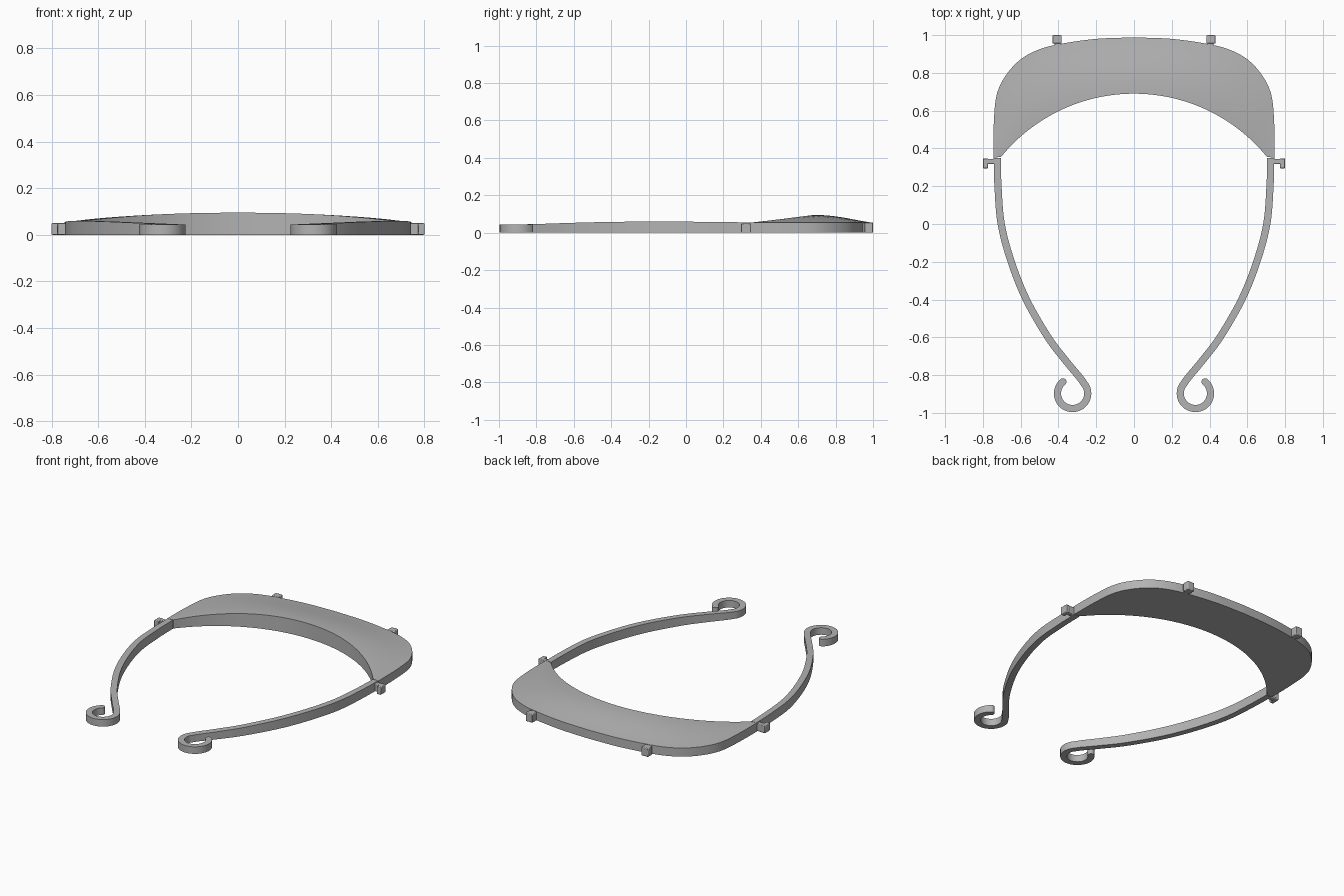
import bpy, bmesh, math
from mathutils import Vector

if "Cube" in bpy.data.objects:
    bpy.data.objects.remove(bpy.data.objects["Cube"])

grey = bpy.data.materials.new("plain grey")
grey.use_nodes = True
grey.diffuse_color = (0.45, 0.45, 0.45, 1)
grey.node_tree.nodes["Principled BSDF"].inputs["Base Color"].default_value = (0.45, 0.45, 0.45, 1)


def spline(points, steps):
    """Smooth curve through a few points."""
    p = [Vector(q) for q in points]
    p = [2 * p[0] - p[1]] + p + [2 * p[-1] - p[-2]]
    out = []
    for a, b, c, d in zip(p, p[1:], p[2:], p[3:]):
        for i in range(steps):
            t = i / steps
            out.append(0.5 * (2 * b + (c - a) * t + (2 * a - 5 * b + 4 * c - d) * t * t
                              + (3 * b - a - 3 * c + d) * t ** 3))
    return out + [p[-2]]


def resample(path, count):
    """Evenly spaced points along a path."""
    lengths = [0]
    for a, b in zip(path, path[1:]):
        lengths.append(lengths[-1] + (b - a).length)
    out, k = [], 0
    for i in range(count):
        s = lengths[-1] * i / (count - 1)
        while k < len(path) - 2 and lengths[k + 1] < s:
            k += 1
        t = (s - lengths[k]) / (lengths[k + 1] - lengths[k])
        out.append(path[k].lerp(path[k + 1], t))
    return out


def slab(name, rows, height, open_start=False):
    """Solid with flat base over a grid of plan points, mirrored to both sides."""
    bm = bmesh.new()
    top = [[bm.verts.new((p.x, p.y, height(i, j, p))) for j, p in enumerate(r)] for i, r in enumerate(rows)]
    base = [[bm.verts.new((p.x, p.y, 0)) for p in r] for r in rows]
    n, m = len(rows), len(rows[0])
    for i in range(n - 1):
        for j in range(m - 1):
            for g in (top, base):
                bm.faces.new((g[i][j], g[i + 1][j], g[i + 1][j + 1], g[i][j + 1]))
        for j in (0, m - 1):
            bm.faces.new((top[i][j], top[i + 1][j], base[i + 1][j], base[i][j]))
    for i in ((n - 1,) if open_start else (0, n - 1)):
        for j in range(m - 1):
            bm.faces.new((top[i][j], top[i][j + 1], base[i][j + 1], base[i][j]))
    bmesh.ops.recalc_face_normals(bm, faces=bm.faces)
    # An open strip has no sure outside, so check against the top face
    bm.faces.ensure_lookup_table()
    if bm.faces[0].normal.z < 0:
        bmesh.ops.reverse_faces(bm, faces=bm.faces)
    mesh = bpy.data.meshes.new(name)
    bm.to_mesh(mesh)
    bm.free()
    mesh.materials.append(grey)
    ob = bpy.data.objects.new(name, mesh)
    bpy.context.collection.objects.link(ob)
    ob.modifiers.new("both sides", "MIRROR")
    bpy.ops.object.select_all(action="DESELECT")
    ob.select_set(True)
    bpy.context.view_layer.objects.active = ob
    bpy.ops.object.shade_smooth_by_angle(angle=math.radians(35))
    return ob


# Domed visor: highest at the middle of its inner edge
outer = resample(spline([(0, 0.988), (0.2, 0.98), (0.38, 0.955), (0.5, 0.925), (0.6, 0.872),
                         (0.68, 0.785), (0.728, 0.68), (0.743, 0.52), (0.745, 0.35)], 8), 49)
radius = 0.907
sweep = math.asin(0.703 / radius)
inner = [Vector((radius * math.sin(sweep * i / 48), 0.69 - radius * (1 - math.cos(sweep * i / 48))))
         for i in range(49)]
cols = 8
visor_rows = [[a.lerp(b, j / cols) for j in range(cols + 1)] for a, b in zip(outer, inner)]


def visor_height(i, j, p):
    rise = 0.04 * (1 - (inner[i].x / 0.703) ** 2.3)
    return 0.055 + rise * math.sin(j / cols * math.pi / 2) ** 1.2


slab("visor", visor_rows, visor_height, open_start=True)

# Side arm running into a round hook
path = spline([(0.724, 0.35), (0.72, 0.2), (0.703, 0), (0.65, -0.2), (0.57, -0.4),
               (0.455, -0.6), (0.36, -0.725), (0.285, -0.815)], 6)
centre = Vector((0.325, -0.897))
for k in range(41):
    a = math.radians(140 + 270 * k / 40)
    path.append(centre + 0.08 * Vector((math.cos(a), math.sin(a))))
half = 0.019
arm_rows = []
for i, p in enumerate(path):
    d = (path[min(i + 1, len(path) - 1)] - path[max(i - 1, 0)]).normalized()
    side = Vector((-d.y, d.x))
    arm_rows.append([p - side * half, p + side * half])
# Rounded hook tip
for k in range(1, 6):
    a = math.radians(16 * k)
    q = path[-1] + d * half * math.sin(a)
    arm_rows.append([q - side * half * math.cos(a), q + side * half * math.cos(a)])


def arm_height(i, j, p):
    t = min(1, max(0, (p.y + 0.83) / 0.6))
    return 0.045 + 0.014 * math.sin(t * math.pi / 2) - 0.004 * max(0, p.y) / 0.35


slab("arm", arm_rows, arm_height)


# Small pegs with a narrow neck and a wider head
def block(name, x0, x1, y0, y1, top):
    rows = [[Vector((x, y)) for y in (y0, y1)] for x in (x0, x1)]
    ob = slab(name, rows, lambda i, j, p: top)
    bev = ob.modifiers.new("soft corners", "BEVEL")
    bev.width = 0.004
    bev.segments = 2


block("side_peg_neck", 0.735, 0.785, 0.318, 0.345, 0.05)
block("side_peg_head", 0.773, 0.80, 0.295, 0.347, 0.05)
block("rear_peg_neck", 0.39, 0.42, 0.935, 0.97, 0.053)
block("rear_peg_head", 0.384, 0.432, 0.955, 1.0, 0.055)
